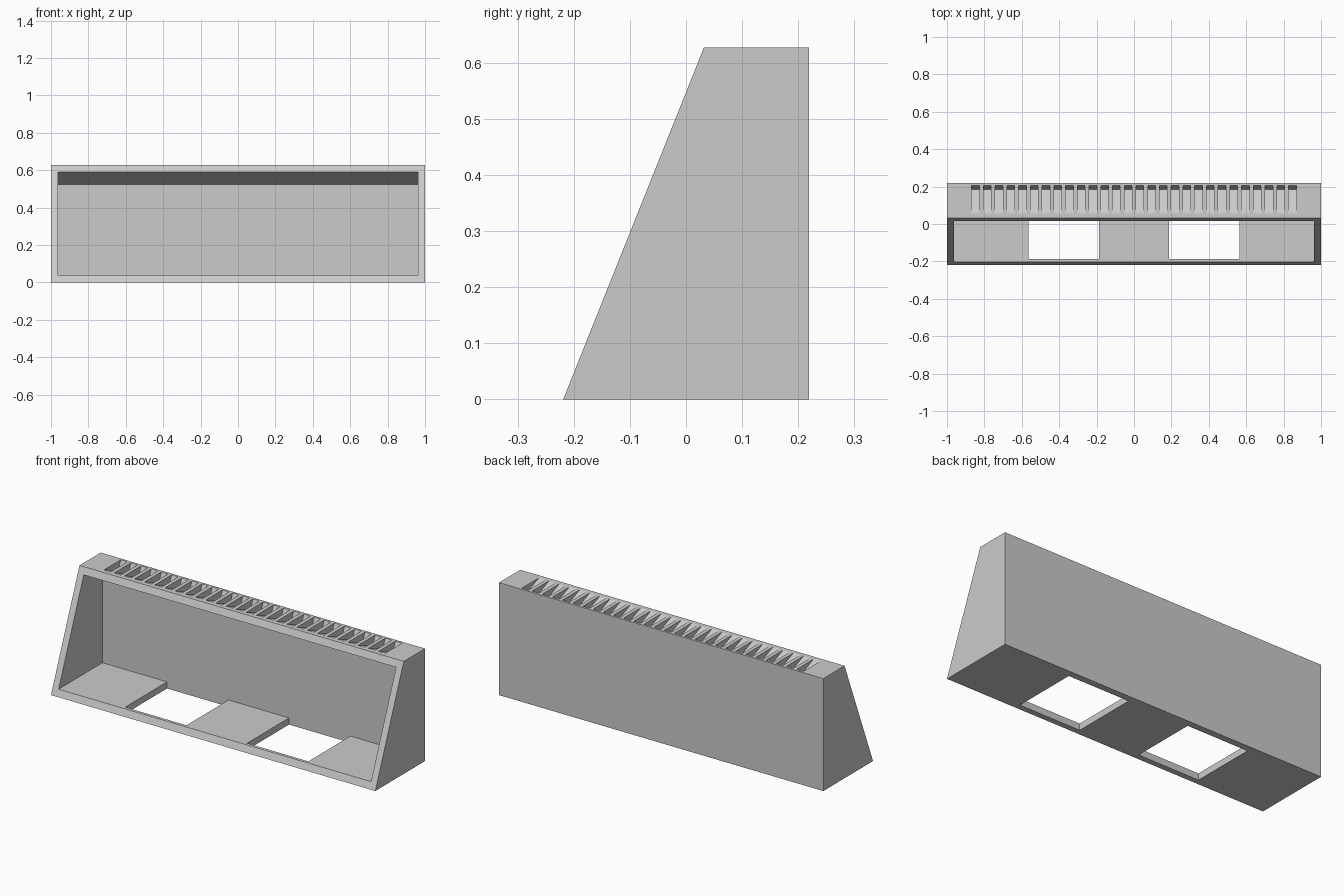
import bpy
import bmesh

cube = bpy.data.objects.get("Cube")
if cube:
    bpy.data.objects.remove(cube, do_unlink=True)

# Main dimensions
HALF_Y, HEIGHT = 0.219, 0.627
WALL = 0.037
LEAN = 0.4                       # slope of the front face, y per z
INNER_X = 1 - WALL
BACK = HALF_Y - WALL             # inner face of the back wall

grey = bpy.data.materials.new("light grey")
grey.use_nodes = True
grey.diffuse_color = (0.6, 0.6, 0.6, 1)
grey.node_tree.nodes["Principled BSDF"].inputs["Base Color"].default_value = (0.6, 0.6, 0.6, 1)


def prisms(name, profile, spans):
    """Extrude a (y, z) profile along x once for every (x0, x1) span."""
    bm = bmesh.new()
    for x0, x1 in spans:
        face = bm.faces.new([bm.verts.new((x0, y, z)) for y, z in profile])
        out = bmesh.ops.extrude_face_region(bm, geom=[face])
        moved = [v for v in out["geom"] if isinstance(v, bmesh.types.BMVert)]
        bmesh.ops.translate(bm, verts=moved, vec=(x1 - x0, 0, 0))
    bmesh.ops.recalc_face_normals(bm, faces=bm.faces)
    mesh = bpy.data.meshes.new(name)
    bm.to_mesh(mesh)
    bm.free()
    mesh.materials.append(grey)
    obj = bpy.data.objects.new(name, mesh)
    bpy.context.scene.collection.objects.link(obj)
    return obj


def front_y(z):
    return -HALF_Y + LEAN * z


# Outer housing with a leaning front
housing = prisms("housing", [(-HALF_Y, 0), (HALF_Y, 0), (HALF_Y, HEIGHT),
                             (front_y(HEIGHT), HEIGHT)], [(-1, 1)])

# Cavity: flat floor, ceiling square to the leaning front
lip = HEIGHT - WALL


def ceiling(y):
    return lip - LEAN * (y - front_y(lip))


cavity = prisms("cavity_cutter", [(-0.3, WALL), (BACK, WALL), (BACK, ceiling(BACK)),
                                  (-0.3, ceiling(-0.3))], [(-INNER_X, INNER_X)])

# Two square openings through the floor
holes = prisms("floor_hole_cutter", [(-0.187, -0.1), (BACK, -0.1), (BACK, 0.1), (-0.187, 0.1)],
               [(-0.565, -0.187), (0.187, 0.565)])

# Row of wedge-shaped grooves in the top
COUNT, FIRST, WIDTH = 28, -0.847, 0.041
START, END = 0.056, 0.206
low_y = START + (END - START) / (1 + LEAN ** 2)
low_z = HEIGHT - LEAN * (low_y - START)
UP = 0.05
groove = [(START, HEIGHT), (low_y, low_z), (END, HEIGHT), (END, HEIGHT + UP), (START, HEIGHT + UP)]
pitch = -2 * FIRST / (COUNT - 1)
centres = [FIRST + i * pitch for i in range(COUNT)]
grooves = prisms("groove_cutter", groove, [(c - WIDTH / 2, c + WIDTH / 2) for c in centres])

# Cut everything out, then bake the result and drop the cutters
cutters = [cavity, holes, grooves]
for cutter in cutters:
    cutter.hide_render = True
    mod = housing.modifiers.new(cutter.name, "BOOLEAN")
    mod.operation = "DIFFERENCE"
    mod.solver = "EXACT"
    mod.object = cutter

graph = bpy.context.evaluated_depsgraph_get()
baked = bpy.data.meshes.new_from_object(housing.evaluated_get(graph))
housing.modifiers.clear()
housing.data = baked
for cutter in cutters:
    bpy.data.objects.remove(cutter, do_unlink=True)
